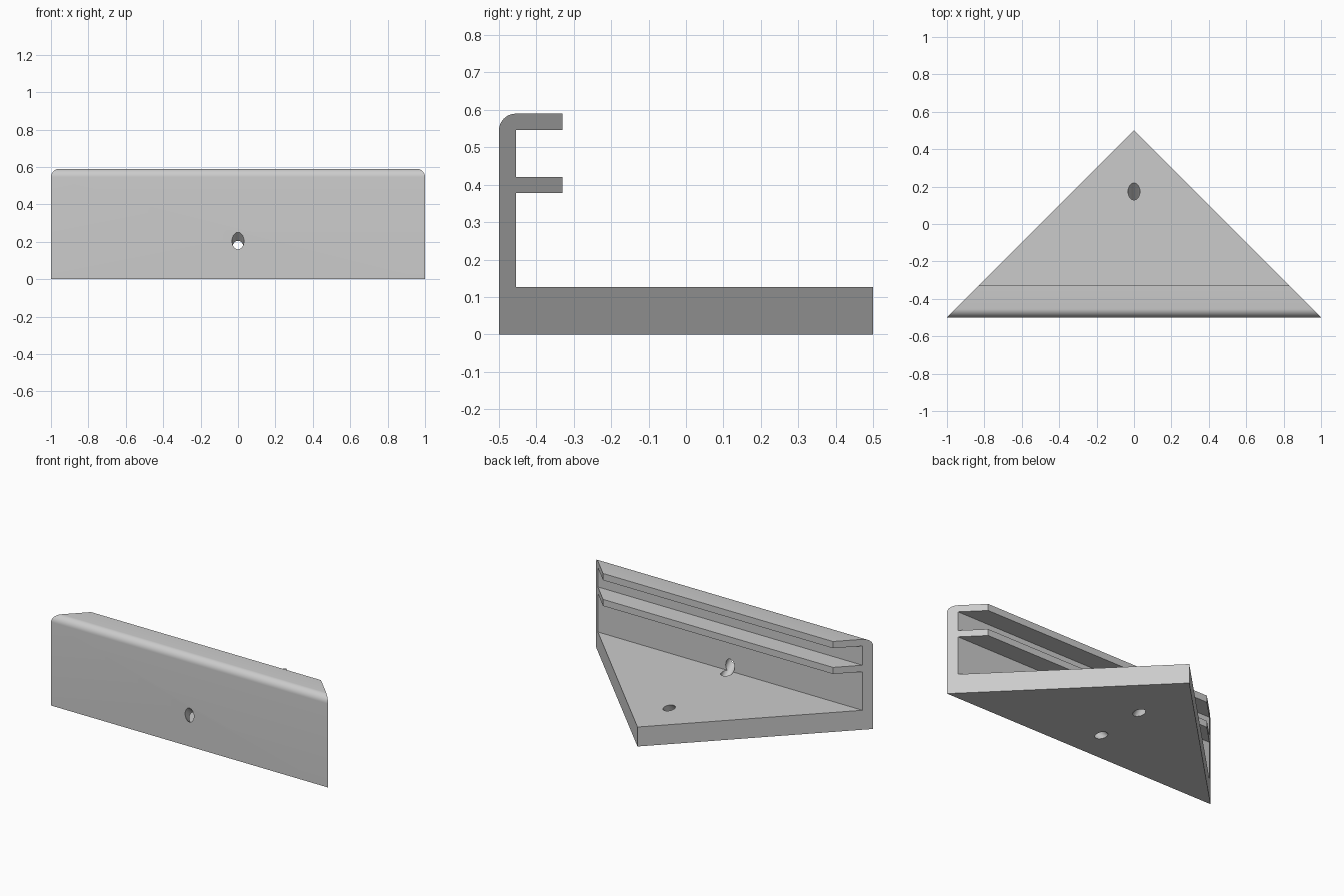
import bpy, bmesh, math
from mathutils import Matrix

cube = bpy.data.objects.get("Cube")
if cube:
    bpy.data.objects.remove(cube, do_unlink=True)

grey = bpy.data.materials.new("light grey")
grey.use_nodes = True
colour = (0.6, 0.6, 0.6, 1)
grey.diffuse_color = colour
grey.node_tree.nodes["Principled BSDF"].inputs["Base Color"].default_value = colour

# Main dimensions
FRONT, BACK = -0.5, 0.5
INNER, LIP = -0.455, -0.33
BASE, TOP = 0.127, 0.59
SHELF_LOW, SHELF_HIGH, TOP_LOW = 0.378, 0.421, 0.546
ROUND = 0.045
HOLE_RADIUS = 0.032


def make_object(name, bm):
    mesh = bpy.data.meshes.new(name)
    bm.to_mesh(mesh)
    bm.free()
    obj = bpy.data.objects.new(name, mesh)
    bpy.context.collection.objects.link(obj)
    mesh.materials.append(grey)
    return obj


# Side profile: thick base, thin wall, two shelves, rounded outer top corner
profile = [(FRONT, 0), (BACK, 0), (BACK, BASE), (INNER, BASE),
           (INNER, SHELF_LOW), (LIP, SHELF_LOW), (LIP, SHELF_HIGH), (INNER, SHELF_HIGH),
           (INNER, TOP_LOW), (LIP, TOP_LOW), (LIP, TOP)]
for i in range(11):
    a = math.pi / 2 * (1 + i / 10)
    profile.append((FRONT + ROUND + ROUND * math.cos(a), TOP - ROUND + ROUND * math.sin(a)))

# Corner bracket: the profile swept along x, mitred at 45 degrees to a point at the back
bm = bmesh.new()
ends = [[bm.verts.new((side * (BACK - y), y, z)) for y, z in profile] for side in (-1, 1)]
for loop in ends:
    bm.faces.new(loop)
for i in range(len(profile)):
    j = (i + 1) % len(profile)
    bm.faces.new((ends[0][i], ends[0][j], ends[1][j], ends[1][i]))
bmesh.ops.remove_doubles(bm, verts=bm.verts, dist=0.0001)
bmesh.ops.recalc_face_normals(bm, faces=bm.faces)
bracket = make_object("corner_shelf_bracket", bm)


# Slanted screw holes
def drill(y, z, tilt):
    bm = bmesh.new()
    bmesh.ops.create_cone(bm, cap_ends=True, segments=40, radius1=HOLE_RADIUS,
                          radius2=HOLE_RADIUS, depth=0.6,
                          matrix=Matrix.Translation((0, y, z)) @ Matrix.Rotation(tilt, 4, 'X'))
    cutter = make_object("screw_hole_cutter", bm)
    cutter.hide_render = True
    mod = bracket.modifiers.new("screw hole", 'BOOLEAN')
    mod.operation = 'DIFFERENCE'
    mod.solver = 'EXACT'
    mod.object = cutter
    bpy.ops.object.modifier_apply(modifier=mod.name)
    bpy.data.objects.remove(cutter, do_unlink=True)


bpy.ops.object.select_all(action='DESELECT')
bracket.select_set(True)
bpy.context.view_layer.objects.active = bracket
drill(-0.4, 0.105, math.pi / 4)
drill(0.11, 0.063, -math.pi / 4)
bpy.ops.object.shade_smooth_by_angle(angle=math.radians(30))
